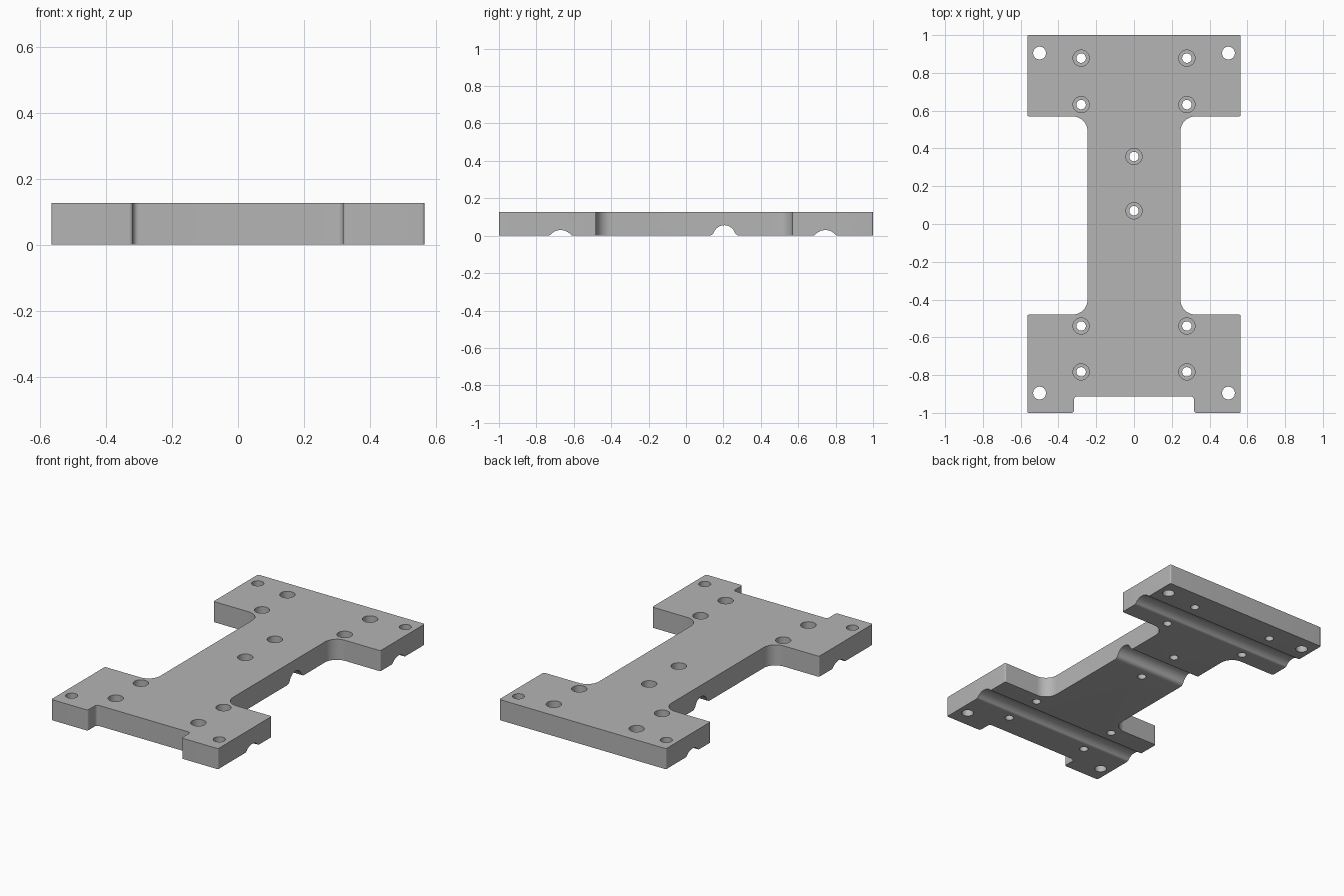
import bpy, bmesh, math
from mathutils import Vector

if "Cube" in bpy.data.objects:
    bpy.data.objects.remove(bpy.data.objects["Cube"], do_unlink=True)

THICK = 0.126

grey = bpy.data.materials.new("matte grey")
grey.use_nodes = True
grey.diffuse_color = (0.46, 0.46, 0.46, 1)
grey.node_tree.nodes["Principled BSDF"].inputs["Base Color"].default_value = grey.diffuse_color


def prism(bm, points, direction):
    """Extrude a closed outline along a direction."""
    face = bm.faces.new([bm.verts.new(p) for p in points])
    ext = bmesh.ops.extrude_face_region(bm, geom=[face])["geom"]
    moved = [v for v in ext if isinstance(v, bmesh.types.BMVert)]
    bmesh.ops.translate(bm, verts=moved, vec=direction)


def cylinder(bm, x, y, radius, z0, z1):
    ring = [(x + radius * math.cos(a), y + radius * math.sin(a), z0)
            for a in (math.tau * i / 32 for i in range(32))]
    prism(bm, ring, (0, 0, z1 - z0))


def finish(bm, name):
    bmesh.ops.recalc_face_normals(bm, faces=bm.faces)
    mesh = bpy.data.meshes.new(name)
    bm.to_mesh(mesh)
    bm.free()
    mesh.materials.append(grey)
    obj = bpy.data.objects.new(name, mesh)
    bpy.context.collection.objects.link(obj)
    return obj


def rounded(corners, steps=10):
    """Replace each square corner (x, y, radius) with an arc."""
    out = []
    for i, (x, y, r) in enumerate(corners):
        p = Vector((x, y, 0))
        before, after = corners[i - 1], corners[(i + 1) % len(corners)]
        u = (Vector((before[0], before[1], 0)) - p).normalized()
        v = (Vector((after[0], after[1], 0)) - p).normalized()
        centre = p + r * (u + v)
        for k in range(steps + 1):
            t = math.pi / 2 * k / steps
            out.append(centre - r * (v * math.cos(t) + u * math.sin(t)))
    return out


def groove(bm, y, height, half, lip):
    """Round channel across the underside with softened lips."""
    s = (half ** 2 + height ** 2) / (2 * height)
    r, a = s - lip, math.asin(half / s)
    n = 8
    side = [(half - lip * math.sin(a * k / n), lip - lip * math.cos(a * k / n))
            for k in range(n)]
    side += [(r * math.sin(a * (1 - k / n)), height - r + r * math.cos(a * (1 - k / n)))
             for k in range(n + 1)]
    profile = [(half, -0.05)] + side
    profile += [(-py, pz) for py, pz in reversed(profile[:-1])]
    prism(bm, [(-0.7, y + py, pz) for py, pz in profile], (1.4, 0, 0))


# Plate outline: right half, mirrored to the left
half = [(0.318, -0.913, 0.018), (0.318, -1, 0.012), (0.565, -1, 0.008),
        (0.565, -0.48, 0.008), (0.246, -0.48, 0.08), (0.246, 0.57, 0.08),
        (0.565, 0.57, 0.008), (0.565, 1, 0.008)]
outline = half + [(-x, y, r) for x, y, r in reversed(half)]
bm = bmesh.new()
prism(bm, rounded(outline), (0, 0, THICK))
plate = finish(bm, "mounting_plate")

# Through holes, counterbores and underside channels
screws = [(0, 0.357), (0, 0.07)]
screws += [(x, y) for x in (-0.28, 0.28) for y in (0.878, 0.632, -0.54, -0.783)]
corners = [(x, y) for x in (-0.5, 0.5) for y in (0.905, -0.895)]

through, bores = bmesh.new(), bmesh.new()
for x, y in screws:
    cylinder(through, x, y, 0.025, -0.1, 0.2)
    cylinder(bores, x, y, 0.043, THICK / 2, 0.2)
for x, y in corners:
    cylinder(through, x, y, 0.034, -0.1, 0.2)
groove(through, -0.67, 0.03, 0.068, 0.02)
groove(through, 0.745, 0.03, 0.068, 0.02)
groove(through, 0.205, 0.056, 0.083, 0.03)

bpy.context.view_layer.objects.active = plate
plate.select_set(True)
for cutter in (finish(through, "hole_and_channel_cutter"), finish(bores, "counterbore_cutter")):
    cutter.hide_render = True
    mod = plate.modifiers.new("cut", "BOOLEAN")
    mod.operation, mod.solver, mod.object = "DIFFERENCE", "EXACT", cutter
    bpy.ops.object.modifier_apply(modifier=mod.name)
    bpy.data.objects.remove(cutter, do_unlink=True)

bpy.ops.object.shade_smooth_by_angle(angle=math.radians(30))
